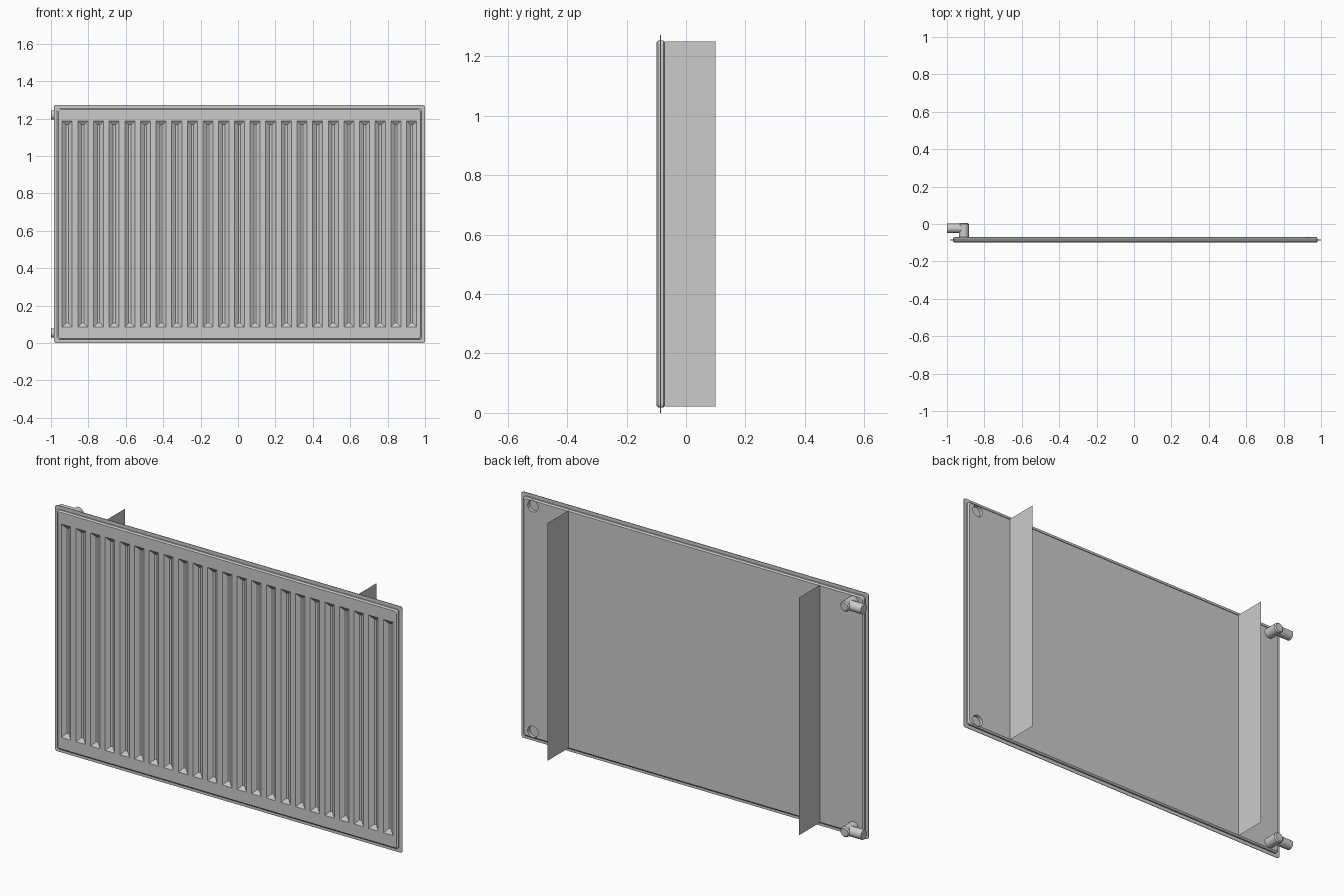
import bpy, bmesh, math
from mathutils import Matrix, Vector

if "Cube" in bpy.data.objects:
    bpy.data.objects.remove(bpy.data.objects["Cube"])

X0, X1, H = -0.985, 1.0, 1.272      # overall panel outline
CX = (X0 + X1) / 2
PORT_X, PORT_Z = 0.917, (0.053, H - 0.053)


def make_object(name, bm):
    bmesh.ops.recalc_face_normals(bm, faces=bm.faces)
    mesh = bpy.data.meshes.new(name)
    bm.to_mesh(mesh)
    bm.free()
    ob = bpy.data.objects.new(name, mesh)
    bpy.context.collection.objects.link(ob)
    return ob


def loft(bm, rings):
    loops = [[bm.verts.new(p) for p in r] for r in rings]
    n = len(loops[0])
    for a, b in zip(loops, loops[1:]):
        for i in range(n):
            j = (i + 1) % n
            bm.faces.new((a[i], a[j], b[j], b[i]))
    bm.faces.new(loops[0])
    bm.faces.new(loops[-1])


def rounded_rect(inset, y, r=0.012, seg=3):
    x0, x1, z0, z1 = X0 + inset + r, X1 - inset - r, inset + r, H - inset - r
    pts = []
    for k, (cx, cz) in enumerate([(x1, z1), (x0, z1), (x0, z0), (x1, z0)]):
        for s in range(seg + 1):
            a = math.pi / 2 * (k + s / seg)
            pts.append((cx + r * math.cos(a), y, cz + r * math.sin(a)))
    return pts


def turned(bm, profile, origin, axis, seg=24):
    # rings of (distance, radius) along an axis
    q = Vector((0, 0, 1)).rotation_difference(Vector(axis))
    rings = []
    for d, r in profile:
        rings.append([Vector(origin) + q @ Vector((r * math.cos(t), r * math.sin(t), d))
                      for t in (2 * math.pi * i / seg for i in range(seg))])
    loft(bm, rings)


def cut(ob, cutter):
    cutter.hide_render = True
    mod = ob.modifiers.new("cut", 'BOOLEAN')
    mod.operation, mod.solver, mod.object = 'DIFFERENCE', 'EXACT', cutter
    bpy.context.view_layer.objects.active = ob
    bpy.ops.object.modifier_apply(modifier=mod.name)
    bpy.data.objects.remove(cutter)


# panel: two pressed sheets joined at a thin flange
bm = bmesh.new()
loft(bm, [rounded_rect(i, y) for i, y in [
    (0.025, -0.070), (0.018, -0.076), (0.018, -0.084), (0, -0.084),
    (0, -0.087), (0.018, -0.087), (0.018, -0.094), (0.025, -0.100)]])
panel = make_object("radiator_panel", bm)

# vertical grooves with sloped ends pressed into the front
bm = bmesh.new()
for i in range(23):
    c = CX + (i - 11) * 0.0837
    rings = []
    for t in (-0.4, 1):
        y, w, e = -0.1 + 0.015 * t, 0.027 - 0.021 * t, 0.085 + 0.021 * t
        rings.append([(c - w, y, e), (c + w, y, e), (c + w, y, H - e), (c - w, y, H - e)])
    loft(bm, rings)
cut(panel, make_object("groove_cutter", bm))

# open connection ports on the back
bm = bmesh.new()
for z in PORT_Z:
    turned(bm, [(0, 0.03), (0.05, 0.03)], (CX + PORT_X - 0.0, -0.088, z), (0, 1, 0))
cut(panel, make_object("port_cutter", bm))

# elbow pipes on the left ports
for label, z in zip(("lower", "upper"), PORT_Z):
    bm = bmesh.new()
    turned(bm, [(0, 0.027), (0.072, 0.027), (0.078, 0.021)],
           (CX - PORT_X, -0.072, z), (0, 1, 0))
    turned(bm, [(0, 0.025), (1 + CX - PORT_X, 0.025)],
           (CX - PORT_X, -0.0235, z), (-1, 0, 0))
    pipe = make_object(label + "_elbow_pipe", bm)
    bpy.ops.object.select_all(action='DESELECT')
    pipe.select_set(True)
    bpy.context.view_layer.objects.active = pipe
    bpy.ops.object.shade_smooth_by_angle(angle=math.radians(30))

# sheet metal wall brackets
for label, x in (("left", -0.716), ("right", 0.722)):
    bm = bmesh.new()
    bm.faces.new([bm.verts.new(p) for p in [
        (x, -0.07, 0.022), (x, 0.1, 0.022), (x, 0.1, H - 0.022), (x, -0.07, H - 0.022)]])
    make_object(label + "_wall_bracket", bm)
